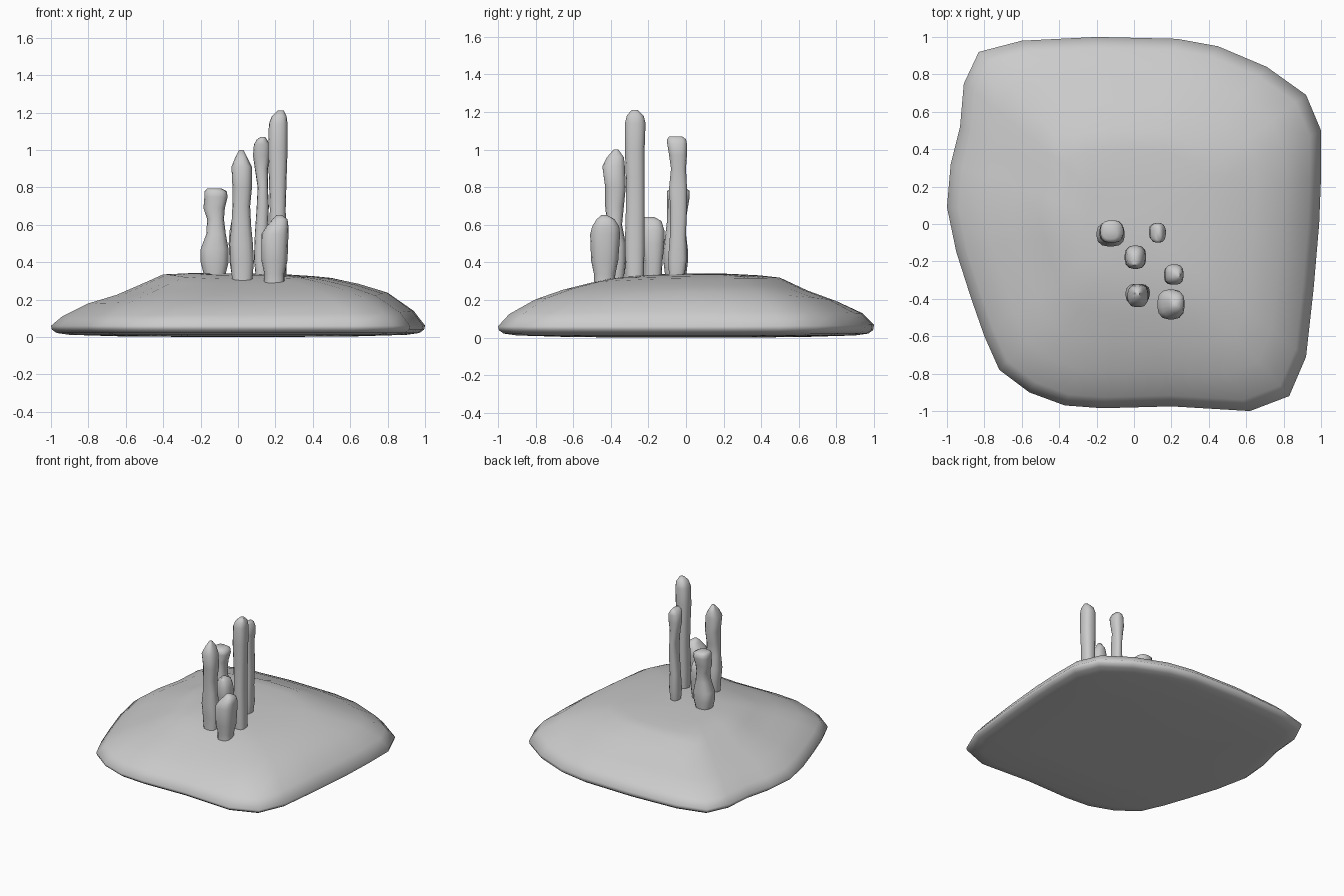
import bpy, bmesh, math


def loft(name, rings, angle):
    """Skin a stack of equal-length rings and cap both ends."""
    bm = bmesh.new()
    loops = [[bm.verts.new(p) for p in ring] for ring in rings]
    n = len(loops[0])
    for a, b in zip(loops, loops[1:]):
        for i in range(n):
            j = (i + 1) % n
            bm.faces.new((a[i], a[j], b[j], b[i]))
    bm.faces.new(loops[0][::-1])
    bm.faces.new(loops[-1])
    bmesh.ops.recalc_face_normals(bm, faces=bm.faces)
    mesh = bpy.data.meshes.new(name)
    bm.to_mesh(mesh)
    bm.free()
    ob = bpy.data.objects.new(name, mesh)
    bpy.context.collection.objects.link(ob)
    bpy.context.view_layer.objects.active = ob
    ob.select_set(True)
    bpy.ops.object.shade_smooth_by_angle(angle=math.radians(angle))
    ob.select_set(False)
    return ob


# Mound: irregular outline, height profile blended between the four sides
outline = [(1, .5), (.92, .69), (.71, .84), (.45, .95), (.23, .99), (-.2, 1), (-.6, .98),
           (-.83, .92), (-.91, .75), (-.93, .52), (-.98, .32), (-1, .09), (-.95, -.15),
           (-.87, -.4), (-.8, -.6), (-.72, -.78), (-.56, -.9), (-.37, -.97), (-.17, -.985),
           (.2, -.975), (.62, -1), (.83, -.92), (.92, -.71), (.96, -.35), (.99, 0), (1, .25)]
steps = [1, .94, .8, .65, .5, .4, .25, .05]
left = [.06, .11, .18, .225, .29, .335, .342, .34]
right = [.06, .14, .24, .285, .315, .325, .335, .34]
front = [.06, .12, .19, .245, .285, .31, .33, .34]
back = [.07, .13, .195, .25, .32, .33, .338, .34]
rings = [[(x * s, y * s, z) for x, y in outline]
         for s, z in ((.05, 0), (.6, .003), (.9, .012), (.97, .022), (.995, .04))]
for k, s in enumerate(steps):
    ring = []
    for x, y in outline:
        w = x * x / (x * x + y * y)
        z = w * (right if x > 0 else left)[k] + (1 - w) * (back if y > 0 else front)[k]
        ring.append((x * s, y * s, z))
    rings.append(ring)
loft("mound", rings, 70)


def column(name, sections):
    """Rounded-square column from (z, x min, x max, y min, y max) sections."""
    rings = []
    for z, x0, x1, y0, y1 in sections:
        ring = []
        for i in range(16):
            a = math.tau * (i + .5) / 16
            c, s = math.cos(a), math.sin(a)
            r = (abs(c) ** 2.8 + abs(s) ** 2.8) ** (-1 / 2.8)
            ring.append(((x0 + x1) / 2 + (x1 - x0) / 2 * r * c,
                         (y0 + y1) / 2 + (y1 - y0) / 2 * r * s, z))
        rings.append(ring)
    loft(name, rings, 60)


# Cluster of knobbly columns
column("column_left", [
    (.32, -.18, -.07, -.11, .0), (.40, -.20, -.05, -.12, .01), (.47, -.20, -.05, -.12, .01),
    (.55, -.17, -.065, -.11, .0), (.63, -.165, -.075, -.10, .0), (.69, -.185, -.07, -.10, .01),
    (.75, -.18, -.055, -.10, .02), (.78, -.18, -.06, -.10, .02), (.795, -.165, -.09, -.08, .0)])
column("column_short_middle", [
    (.31, -.03, .05, -.22, -.13), (.40, -.045, .06, -.22, -.125), (.50, -.05, .065, -.24, -.115),
    (.57, -.045, .06, -.24, -.115), (.62, -.035, .045, -.23, -.13), (.642, -.01, .02, -.22, -.17)])
column("column_front", [
    (.29, -.03, .075, -.42, -.33), (.40, -.04, .085, -.42, -.32), (.50, -.045, .08, -.43, -.32),
    (.60, -.035, .07, -.42, -.34), (.70, -.03, .065, -.43, -.33), (.80, -.03, .075, -.43, -.32),
    (.91, -.035, .075, -.445, -.325), (.96, -.015, .05, -.42, -.33), (1.0, .005, .03, -.385, -.36)])
column("column_back", [
    (.32, .095, .155, -.09, -.01), (.42, .085, .165, -.095, .005), (.55, .09, .16, -.085, .0),
    (.70, .10, .165, -.085, .005), (.80, .105, .16, -.09, .005), (.90, .09, .16, -.08, .0),
    (.97, .08, .17, -.09, .005), (1.03, .085, .17, -.10, .005), (1.055, .10, .155, -.10, .0),
    (1.07, .12, .145, -.09, -.02)])
column("column_tall", [
    (.30, .17, .26, -.32, -.225), (.50, .165, .26, -.325, -.22), (.68, .17, .255, -.32, -.22),
    (.85, .165, .26, -.32, -.22), (1.0, .16, .265, -.325, -.22), (1.14, .165, .265, -.325, -.215),
    (1.18, .18, .26, -.315, -.225), (1.21, .21, .245, -.29, -.255)])
column("column_short_front", [
    (.29, .14, .25, -.49, -.38), (.34, .14, .25, -.49, -.375), (.41, .125, .265, -.505, -.36),
    (.55, .125, .27, -.51, -.35), (.59, .15, .27, -.50, -.355), (.63, .185, .265, -.475, -.38),
    (.652, .205, .235, -.45, -.42)])
